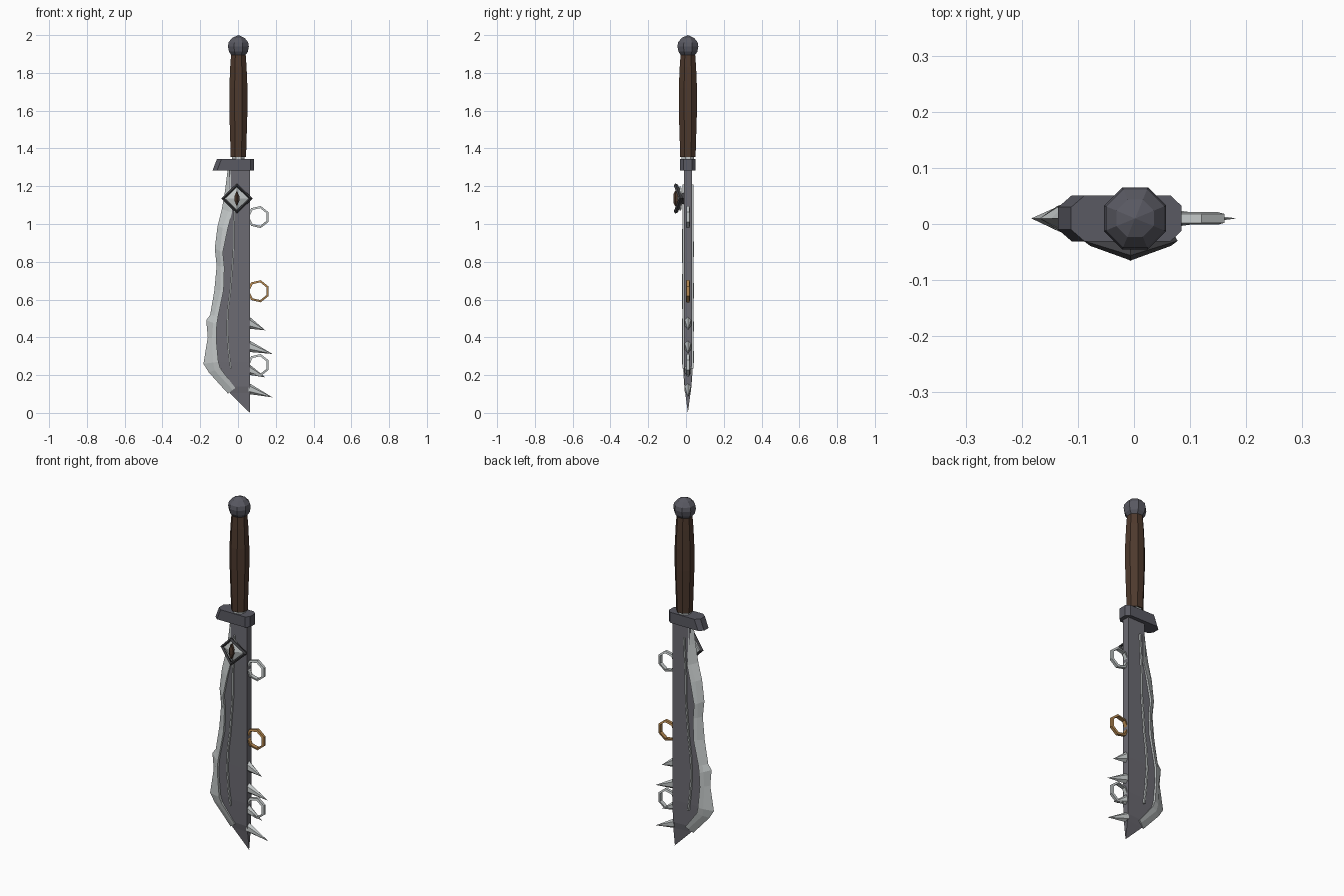
import bpy, bmesh, math
from mathutils import Vector

Y0 = 0.01  # centre plane of the blade


def mat(name, r, g, b):
    m = bpy.data.materials.new(name)
    m.diffuse_color = (r, g, b, 1)
    return m


STEEL = mat("blade steel", 0.15, 0.147, 0.17)
IRON = mat("dark iron", 0.10, 0.10, 0.122)
BLACK = mat("blackened iron", 0.055, 0.055, 0.06)
SILVER = mat("bright silver", 0.55, 0.58, 0.58)
WOOD = mat("brown wood", 0.075, 0.041, 0.026)
BRONZE = mat("bronze", 0.45, 0.24, 0.08)


def loft(name, rings, material, closed=False):
    """Skin a list of equal-sized point rings; cap the ends unless closed."""
    bm = bmesh.new()
    rows = [[bm.verts.new(p) for p in ring] for ring in rings]
    n = len(rows[0])
    pairs = list(zip(rows, rows[1:])) + ([(rows[-1], rows[0])] if closed else [])
    for a, b in pairs:
        for i in range(n):
            j = (i + 1) % n
            bm.faces.new((a[i], a[j], b[j], b[i]))
    if not closed:
        bm.faces.new(rows[0])
        bm.faces.new(rows[-1])
    bmesh.ops.remove_doubles(bm, verts=bm.verts, dist=0.0002)
    bmesh.ops.recalc_face_normals(bm, faces=bm.faces)
    me = bpy.data.meshes.new(name)
    bm.to_mesh(me)
    bm.free()
    me.materials.append(material)
    ob = bpy.data.objects.new(name, me)
    bpy.context.collection.objects.link(ob)
    return ob


def turned(name, profile, material, sides=8):
    """Faceted turned part from (radius, z) pairs."""
    angles = [math.tau * (i + 0.5) / sides for i in range(sides)]
    return loft(name, [[(0.002 + r * math.cos(a), Y0 + r * math.sin(a), z)
                        for a in angles] for r, z in profile], material)


# Handle: pommel, grip and tang
turned("pommel", [(0.0001, 2.0), (0.036, 1.985), (0.056, 1.962), (0.06, 1.94),
                  (0.054, 1.912), (0.036, 1.888)], IRON)
turned("grip", [(0.042, 1.895), (0.047, 1.83), (0.052, 1.72), (0.052, 1.6),
                (0.046, 1.42), (0.044, 1.355)], WOOD)
turned("tang", [(0.036, 1.37), (0.036, 1.33)], SILVER)

# Guard with chamfered ends and a slanted left end
guard = []
for z, left in ((1.283, -0.135), (1.343, -0.112)):
    guard.append([(x, Y0 + y, z) for x, y in (
        (left, -0.02), (left + 0.024, -0.041), (0.065, -0.041), (0.085, -0.022),
        (0.085, 0.022), (0.065, 0.041), (left + 0.024, 0.041), (left, 0.02))])
loft("guard", guard, IRON)

# Blade body: z, left x, left half thickness, spine half thickness
body = [(1.29, -0.045, 0.019, 0.021), (1.05, -0.045, 0.019, 0.021),
        (0.84, -0.085, 0.018, 0.021), (0.65, -0.085, 0.018, 0.021),
        (0.47, -0.12, 0.017, 0.021), (0.27, -0.115, 0.016, 0.021),
        (0.14, -0.03, 0.012, 0.018), (0.105, -0.043, 0.001, 0.014),
        (0.0, 0.064, 0.0, 0.0)]
loft("blade_body", [[(x, Y0 - hl, z), (0.063, Y0 - hr, z), (0.063, Y0 + hr, z),
                     (x, Y0 + hl, z)] for z, x, hl, hr in body], STEEL)

# Chipped cutting edge: outer x, outer z, inner x, inner z, half thickness
edge = [(-0.055, 1.285, -0.037, 1.285, 0.021), (-0.068, 1.18, -0.036, 1.18, 0.022),
        (-0.085, 1.08, -0.032, 1.06, 0.026), (-0.108, 0.99, -0.055, 0.97, 0.03),
        (-0.123, 0.87, -0.08, 0.85, 0.032), (-0.113, 0.78, -0.072, 0.77, 0.029),
        (-0.125, 0.65, -0.076, 0.65, 0.032), (-0.147, 0.52, -0.105, 0.51, 0.029),
        (-0.168, 0.49, -0.112, 0.47, 0.032), (-0.16, 0.40, -0.115, 0.39, 0.03),
        (-0.183, 0.26, -0.104, 0.27, 0.032), (-0.155, 0.215, -0.093, 0.235, 0.026),
        (-0.053, 0.102, -0.014, 0.132, 0.018)]
rings = []
for i, (ox, oz, ix, iz, h) in enumerate(edge):
    t = 0.5 if i % 2 else 0.35  # uneven ridge gives a hammered look
    mx, mz = ix + (ox - ix) * t, iz + (oz - iz) * t
    rings.append([(ix, Y0 - h, iz), (mx, Y0 - h * 0.72, mz), (ox, Y0, oz),
                  (mx, Y0 + h * 0.72, mz), (ix, Y0 + h, iz)])
loft("cutting_edge", rings, SILVER)

# Raised inlay strip on both faces of the blade
path = [(-0.012, 1.21), (-0.022, 1.0), (-0.024, 0.85), (-0.04, 0.65),
        (-0.053, 0.55), (-0.058, 0.44), (-0.05, 0.33), (-0.038, 0.235)]
for name, s in (("front_inlay", -1), ("back_inlay", 1)):
    loft(name, [[(x + dx, Y0 + s * d, z) for dx, d in
                 ((-0.004, 0.012), (0.004, 0.012), (0.004, 0.029), (-0.004, 0.029))]
                for x, z in path], SILVER)

# Spine spikes: base z, base half height, tip x, tip z
for k, (z, h, tx, tz) in enumerate(((0.48, 0.034, 0.145, 0.437), (0.355, 0.032, 0.183, 0.312),
                                    (0.232, 0.03, 0.145, 0.188), (0.13, 0.03, 0.183, 0.082))):
    base = [(0.055, Y0 + 0.02 * math.cos(a), z + h * math.sin(a))
            for a in (math.tau * i / 6 + math.pi / 6 for i in range(6))]
    loft(f"spike_{k + 1}", [base, [(tx, Y0, tz)] * 6], SILVER)

# Seven-sided rings threaded through the spine
for name, z, m in (("upper_ring", 1.037, SILVER), ("middle_ring", 0.644, BRONZE),
                   ("lower_ring", 0.253, SILVER)):
    rings = []
    for i in range(7):
        a = math.tau * (i + 0.5) / 7
        rings.append([(0.107 + r * math.cos(a), Y0 + y, z + r * math.sin(a))
                      for r, y in ((0.048, -0.011), (0.06, -0.008),
                                   (0.06, 0.008), (0.048, 0.011))])
    loft(name, rings, m, closed=True)

# Eye emblem: bent diamond frame, faceted eye and slit pupil
C = Vector((-0.006, 0, 1.135))
frame = []
for dx, dz, y in ((1, 0, -0.03), (0, 1, -0.056), (-1, 0, -0.03), (0, -1, -0.056)):
    frame.append([C + Vector((dx * r, y + d, dz * r * 0.96)) for r, d in
                  ((0.063, 0.0), (0.072, -0.009), (0.084, 0.0), (0.075, 0.014))])
loft("emblem_frame", frame, BLACK, closed=True)
diamond = [C + Vector(p) for p in ((0.068, -0.026, 0), (0, -0.034, 0.064),
                                   (-0.068, -0.026, 0), (0, -0.034, -0.064))]
loft("emblem_eye", [[p + Vector((0, 0.008, 0)) for p in diamond], diamond,
                    [C + Vector((0, -0.05, 0))] * 4], SILVER)
pupil = [(0, 0.042), (0.013, 0.012), (0.013, -0.012),
         (0, -0.042), (-0.013, -0.012), (-0.013, 0.012)]
loft("emblem_pupil", [[C + Vector((x, -0.036, z)) for x, z in pupil],
                      [C + Vector((x, -0.056, z)) for x, z in pupil],
                      [C + Vector((0, -0.066, z * 0.6)) for x, z in pupil]], WOOD)

# Small mount joining the emblem to the blade
loft("emblem_mount", [[C + Vector((x, y, z)) for x, z in
                       ((0.03, 0), (0, 0.03), (-0.03, 0), (0, -0.03))]
                      for y in (-0.02, 0.0)], BLACK)
